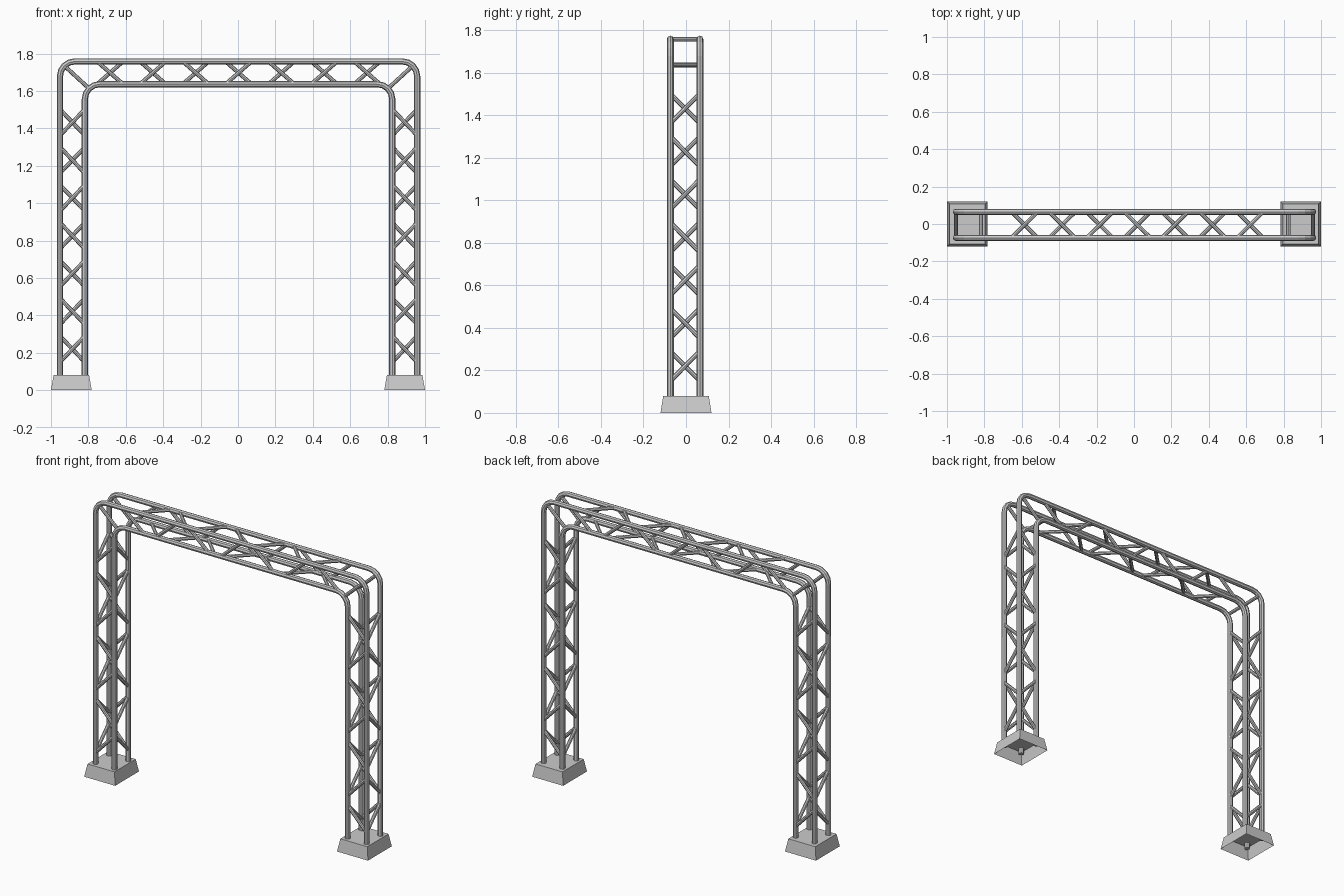
import bpy, bmesh, math
from mathutils import Vector

if "Cube" in bpy.data.objects:
    bpy.data.objects.remove(bpy.data.objects["Cube"])

XO, XI = 0.955, 0.822        # outer / inner chord x
ZO, ZI = 1.758, 1.636        # upper / lower chord z
YF, YB = -0.074, 0.065       # front / back chord y
SHIFT = 0.003
R, RB = 0.0165, 0.011        # chord and brace radii
BEND = 0.08


def tubes(name, paths, radius):
    """One mesh of eight-sided tubes following the given paths."""
    cu = bpy.data.curves.new(name, 'CURVE')
    cu.dimensions = '3D'
    cu.bevel_depth = radius
    cu.bevel_resolution = 2
    cu.use_fill_caps = True
    for pts in paths:
        sp = cu.splines.new('POLY')
        sp.points.add(len(pts) - 1)
        for p, co in zip(sp.points, pts):
            p.co = (co[0] + SHIFT, co[1], co[2], 1)
    ob = bpy.data.objects.new(name, cu)
    bpy.context.collection.objects.link(ob)
    bpy.ops.object.select_all(action='DESELECT')
    ob.select_set(True)
    bpy.context.view_layer.objects.active = ob
    bpy.ops.object.convert(target='MESH')
    bpy.ops.object.shade_flat()
    return ob


def arch(x, z, y):
    """Upside-down U with rounded corners."""
    right = [(x, y, 0.045)]
    for i in range(5):
        a = math.radians(90 * i / 4)
        right.append((x - BEND + BEND * math.cos(a), y, z - BEND + BEND * math.sin(a)))
    return right + [(-px, py, pz) for px, py, pz in reversed(right)]


# Four bent main chords
for y, side in ((YF, 'front'), (YB, 'back')):
    tubes(side + '_outer_chord', [arch(XO, ZO, y)], R)
    tubes(side + '_inner_chord', [arch(XI, ZI, y)], R)


def diagonals(centres, half, lo, hi, place, flip):
    """Alternating braces between two chords; place(u, v) gives the 3D point."""
    out = []
    for i, c in enumerate(centres):
        s = half if (i + flip) % 2 else -half
        out.append([place(c - s, lo), place(c + s, hi)])
    return out


leg_z = [0.22 + 0.202 * i for i in range(7)]
beam_x = [0.229 * (i - 3) for i in range(7)]
top_x = [0.015 + 0.201 * (i - 3) for i in range(7)]

# Leg lattice: opposite faces lean opposite ways
for sx, side in ((-1, 'left'), (1, 'right')):
    paths = []
    for k, y in enumerate((YF, YB)):
        paths += diagonals(leg_z, 0.07, XI, XO, lambda u, v, y=y: (sx * v, y, u), k)
    for k, x in enumerate((XI, XO)):
        paths += diagonals(leg_z, 0.07, YF, YB, lambda u, v, x=x: (sx * x, v, u), k)
    tubes(side + '_leg_braces', paths, RB)

# Beam lattice
paths = []
for k, y in enumerate((YF, YB)):
    paths += diagonals(beam_x, 0.07, ZI, ZO, lambda u, v, y=y: (u, y, v), k)
for k, z in enumerate((ZI, ZO)):
    paths += diagonals(top_x, 0.07, YF, YB, lambda u, v, z=z: (u, v, z), k)
tubes('beam_braces', paths, RB)

# Corner struts
m = BEND * (1 - math.sqrt(0.5))
tubes('corner_struts', [[(s * (XO - m), y, ZO - m), (s * (XI - m), y, ZI - m)]
                        for s in (-1, 1) for y in (YF, YB)], RB)

# Tapered feet, open underneath
for s, side in ((-1, 'left'), (1, 'right')):
    bm = bmesh.new()
    rings = []
    for hx, hy, z in ((0.109, 0.12, 0), (0.095, 0.107, 0.08)):
        rings.append([bm.verts.new((s * 0.891 + a * hx, b * hy, z))
                      for a, b in ((-1, -1), (1, -1), (1, 1), (-1, 1))])
    lo, hi = rings
    for i in range(4):
        j = (i + 1) % 4
        bm.faces.new((lo[i], lo[j], hi[j], hi[i]))
    bm.faces.new(hi)
    me = bpy.data.meshes.new(side + '_foot')
    bm.to_mesh(me)
    bm.free()
    foot = bpy.data.objects.new(side + '_foot', me)
    bpy.context.collection.objects.link(foot)
